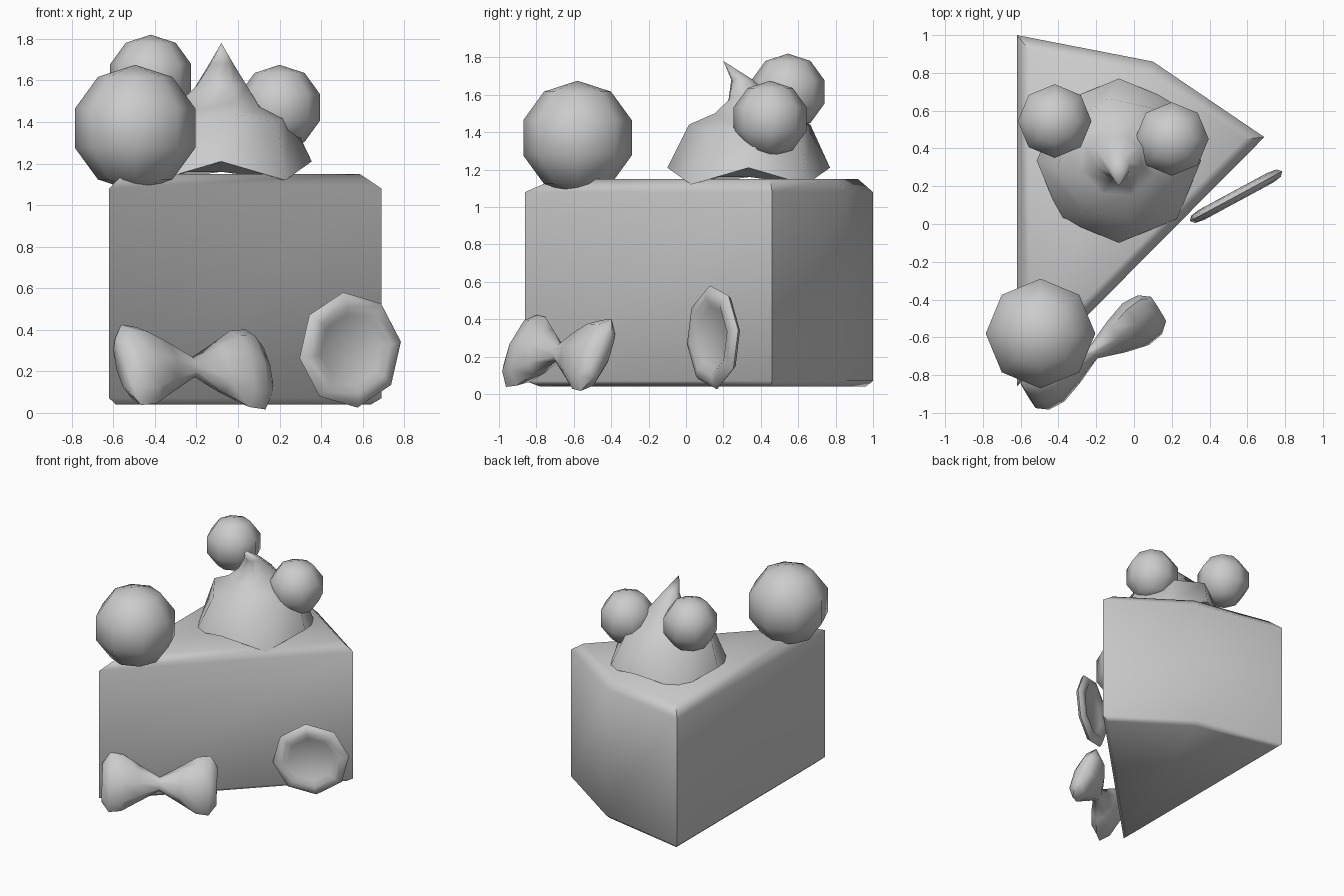
import bpy, bmesh, math
from mathutils import Vector

if "Cube" in bpy.data.objects:
    bpy.data.objects.remove(bpy.data.objects["Cube"])


def loft(name, rings, angle=35):
    """Skin a list of rings; a one-point ring becomes a tip, open ends get a cap."""
    bm = bmesh.new()
    loops = [[bm.verts.new(p) for p in r] for r in rings]
    for a, b in zip(loops, loops[1:]):
        n = max(len(a), len(b))
        for i in range(n):
            j = (i + 1) % n
            if len(a) == 1:
                bm.faces.new((a[0], b[j], b[i]))
            elif len(b) == 1:
                bm.faces.new((a[i], a[j], b[0]))
            else:
                bm.faces.new((a[i], a[j], b[j], b[i]))
    for end in (loops[0], loops[-1]):
        if len(end) > 1:
            bm.faces.new(end)
    bmesh.ops.recalc_face_normals(bm, faces=bm.faces)
    mesh = bpy.data.meshes.new(name)
    bm.to_mesh(mesh)
    bm.free()
    ob = bpy.data.objects.new(name, mesh)
    bpy.context.collection.objects.link(ob)
    smooth(ob, angle)
    return ob


def smooth(ob, angle):
    bpy.ops.object.select_all(action='DESELECT')
    ob.select_set(True)
    bpy.context.view_layer.objects.active = ob
    bpy.ops.object.shade_smooth_by_angle(angle=math.radians(angle))


def inset(poly, d):
    """Move every edge of a counter-clockwise outline inwards by d."""
    out = []
    for i, p in enumerate(poly):
        p = Vector(p)
        a = (p - Vector(poly[i - 1])).normalized()
        b = (Vector(poly[(i + 1) % len(poly)]) - p).normalized()
        m = Vector((-a.y - b.y, a.x + b.x)).normalized()
        out.append(p + m * d / m.dot(Vector((-a.y, a.x))))
    return out


# cake slice: wedge outline with softened top and bottom rims
wedge = [(-0.62, -0.86), (0.69, 0.46), (0.10, 0.86), (-0.62, 1.0)]
rims = [(0.033, 0.04), (0, 0.07), (0, 1.08), (0.067, 1.15)]
loft("cake_slice", [[(x, y, z) for x, y in inset(wedge, d)] for d, z in rims], 60)

# whipped cream: wavy eight-sided swirl with a tip curling forward
# radius, height, centre y, ripple height, twist in degrees
swirl = [(0.28, 1.16, 0.34, 0.0, 0), (0.435, 1.165, 0.335, 0.045, 0),
         (0.33, 1.42, 0.34, 0.02, 10), (0.21, 1.48, 0.35, 0.02, 20),
         (0.13, 1.575, 0.35, 0.0, 25), (0.06, 1.68, 0.30, 0.0, 30)]
rings = []
for r, z, cy, ripple, twist in swirl:
    ring = []
    for i in range(8):
        t = i * math.pi / 4 + math.radians(twist)
        ring.append((-0.08 + r * math.cos(t), cy + r * math.sin(t), z + ripple * (-1) ** i))
    rings.append(ring)
loft("whipped_cream", rings + [[(-0.08, 0.20, 1.78)]], 60)

# berries: low-poly balls
for name, loc, r in (("front_berry", (-0.495, -0.58, 1.37), 0.305),
                     ("back_berry", (-0.42, 0.545, 1.615), 0.205),
                     ("side_berry", (0.20, 0.45, 1.47), 0.205)):
    bpy.ops.mesh.primitive_uv_sphere_add(segments=8, ring_count=5, radius=r, location=loc)
    bpy.context.object.name = name
    smooth(bpy.context.object, 60)

# round slice leaning on the cut face: raised rim around a recessed disc
side = Vector((0.88, 0.475, 0)).normalized()
out = Vector((side.y, -side.x, 0))
up = Vector((0, 0, 1))
centre = Vector((0.54, 0.147, 0.303))
profile = [(0.17, -0.005), (0.21, -0.03), (0.26, -0.022), (0.28, 0.0),
           (0.26, 0.022), (0.21, 0.03), (0.17, 0.005)]
rings = []
for r, d in profile:
    angles = [math.radians(8 + 45 * i) for i in range(8)]
    rings.append([centre + side * r * math.cos(t) + up * r * math.sin(t) + out * d
                  for t in angles])
loft("round_slice", rings, 50)

# bow: two puffed lobes mirrored around a narrow pinch
along = Vector((0.83, 0.555, -0.03)).normalized()
tall = Vector((-0.10, 0.165, 0.39))
tall = (tall - along * tall.dot(along)).normalized()
thick = along.cross(tall)
knot = Vector((-0.215, -0.68, 0.22))
# distance from knot, half height, half thickness
half = [(0.0, 0.05, 0.035), (0.15, 0.135, 0.085), (0.27, 0.205, 0.105),
        (0.36, 0.215, 0.085), (0.415, 0.14, 0.05)]
sections = [(-d, h, w) for d, h, w in half[:0:-1]] + half
rings = []
for d, h, w in sections:
    rings.append([knot + along * d + tall * h * math.cos(i * math.pi / 4)
                  + thick * w * math.sin(i * math.pi / 4) for i in range(8)])
loft("bow", rings, 60)
